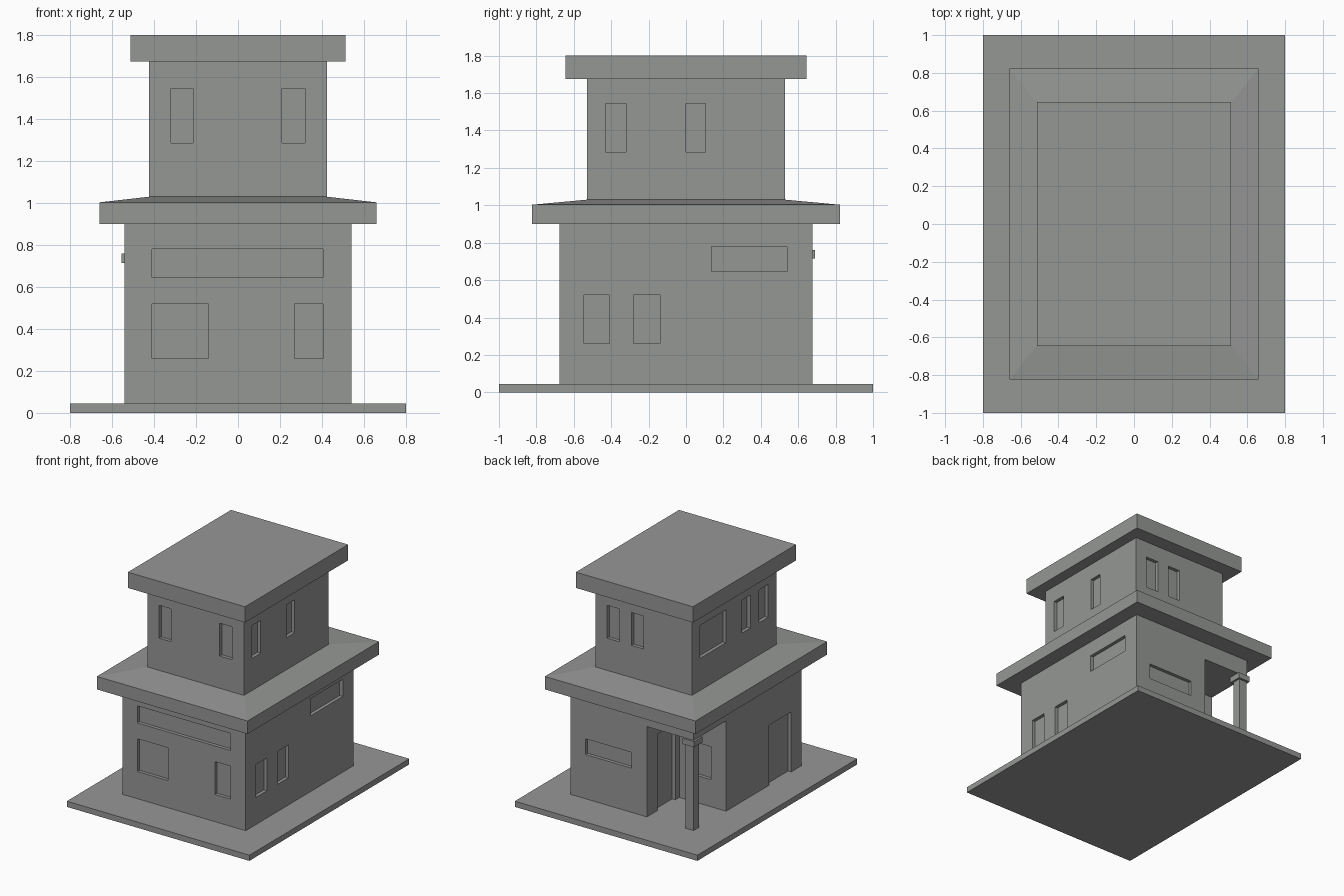
import bpy
import bmesh

cube = bpy.data.objects.get("Cube")
if cube:
    bpy.data.objects.remove(cube, do_unlink=True)

GREY = (0.30, 0.31, 0.30, 1.0)
mat = bpy.data.materials.new("plain_grey")
mat.use_nodes = True
mat.diffuse_color = GREY
bsdf = mat.node_tree.nodes["Principled BSDF"]
bsdf.inputs["Base Color"].default_value = GREY
bsdf.inputs["Roughness"].default_value = 0.8

DEPTH = 0.027   # how far windows and doors sit back
SLAB = 0.045    # top of the ground slab


def box(name, x, y, z):
    """Axis-aligned box from three (low, high) ranges."""
    bm = bmesh.new()
    bmesh.ops.create_cube(bm, size=1)
    for v in bm.verts:
        v.co = [r[0] if c < 0 else r[1] for c, r in zip(v.co, (x, y, z))]
    mesh = bpy.data.meshes.new(name)
    bm.to_mesh(mesh)
    bm.free()
    mesh.materials.append(mat)
    obj = bpy.data.objects.new(name, mesh)
    bpy.context.collection.objects.link(obj)
    return obj


def block(name, hx, hy, z):
    return box(name, (-hx, hx), (-hy, hy), z)


def cut(target, x, y, z):
    """Carve a box out of the target."""
    cutter = box("cutter", x, y, z)
    cutter.hide_render = True
    mod = target.modifiers.new("opening", 'BOOLEAN')
    mod.operation = 'DIFFERENCE'
    mod.solver = 'EXACT'
    mod.object = cutter
    bpy.context.view_layer.objects.active = target
    bpy.ops.object.modifier_apply(modifier=mod.name)
    bpy.data.objects.remove(cutter, do_unlink=True)


def recess(target, axis, sign, plane, span, z):
    """Sink an opening into the wall at `plane`, facing sign along axis."""
    across = sorted((plane - sign * DEPTH, plane + sign * 0.04))
    if axis == 'x':
        cut(target, across, span, z)
    else:
        cut(target, span, across, z)


# Ground slab
block("ground_slab", 0.80, 1.0, (0, SLAB))

# Lower storey with an open corner porch
LX, LY = 0.54, 0.675
lower = block("lower_walls", LX, LY, (SLAB, 0.90))
PORCH_X, PORCH_Y, PORCH_TOP = -0.13, 0.27, 0.76
cut(lower, (-0.7, PORCH_X), (PORCH_Y, 0.8), (0, PORCH_TOP))

WINDOW, HIGH, DOOR = (0.26, 0.52), (0.645, 0.78), (0, 0.52)
for opening in (
    ('y', -1, -LY, (-0.41, -0.14), WINDOW),
    ('y', -1, -LY, (0.27, 0.405), WINDOW),
    ('y', -1, -LY, (-0.41, 0.405), HIGH),
    ('x', 1, LX, (-0.545, -0.41), WINDOW),
    ('x', 1, LX, (-0.28, -0.14), WINDOW),
    ('x', 1, LX, (0.135, 0.54), HIGH),
    ('y', 1, LY, (0.005, 0.41), (0.395, 0.52)),
    ('x', -1, -LX, (-0.545, -0.27), DOOR),
    ('x', -1, PORCH_X, (0.32, 0.54), (0, 0.65)),
    ('y', 1, PORCH_Y, (-0.41, -0.275), WINDOW),
):
    recess(lower, *opening)

# Porch column and its capital
CX, CY = -0.503, 0.638
for name, r, z in (("porch_column", 0.035, (SLAB, 0.72)),
                   ("column_capital", 0.052, (0.715, PORCH_TOP))):
    box(name, (CX - r, CX + r), (CY - r, CY + r), z)

# Upper storey
UX, UY = 0.423, 0.53
upper = block("upper_walls", UX, UY, (0.95, 1.68))
TALL = (1.285, 1.545)
for opening in (
    ('y', -1, -UY, (-0.32, -0.215), TALL),
    ('y', -1, -UY, (0.21, 0.32), TALL),
    ('x', 1, UX, (-0.43, -0.32), TALL),
    ('x', 1, UX, (0.0, 0.105), TALL),
    ('y', 1, UY, (0.21, 0.32), TALL),
    ('y', 1, UY, (0.0, 0.105), TALL),
    ('x', -1, -UX, (0.105, 0.43), TALL),
    ('x', -1, -UX, (-0.20, -0.095), TALL),
    ('x', -1, -UX, (-0.42, -0.31), TALL),
):
    recess(upper, *opening)

# Lower roof: flat eave with a shallow hip rising to the upper walls
block("lower_eave", 0.66, 0.823, (0.90, 1.003))
hip = block("lower_roof_slope", 0.66, 0.823, (1.003, 1.03))
for v in hip.data.vertices:
    if v.co.z > 1.02:
        v.co.x *= UX / 0.66
        v.co.y *= UY / 0.823

# Top roof
block("top_roof", 0.513, 0.645, (1.675, 1.80))
